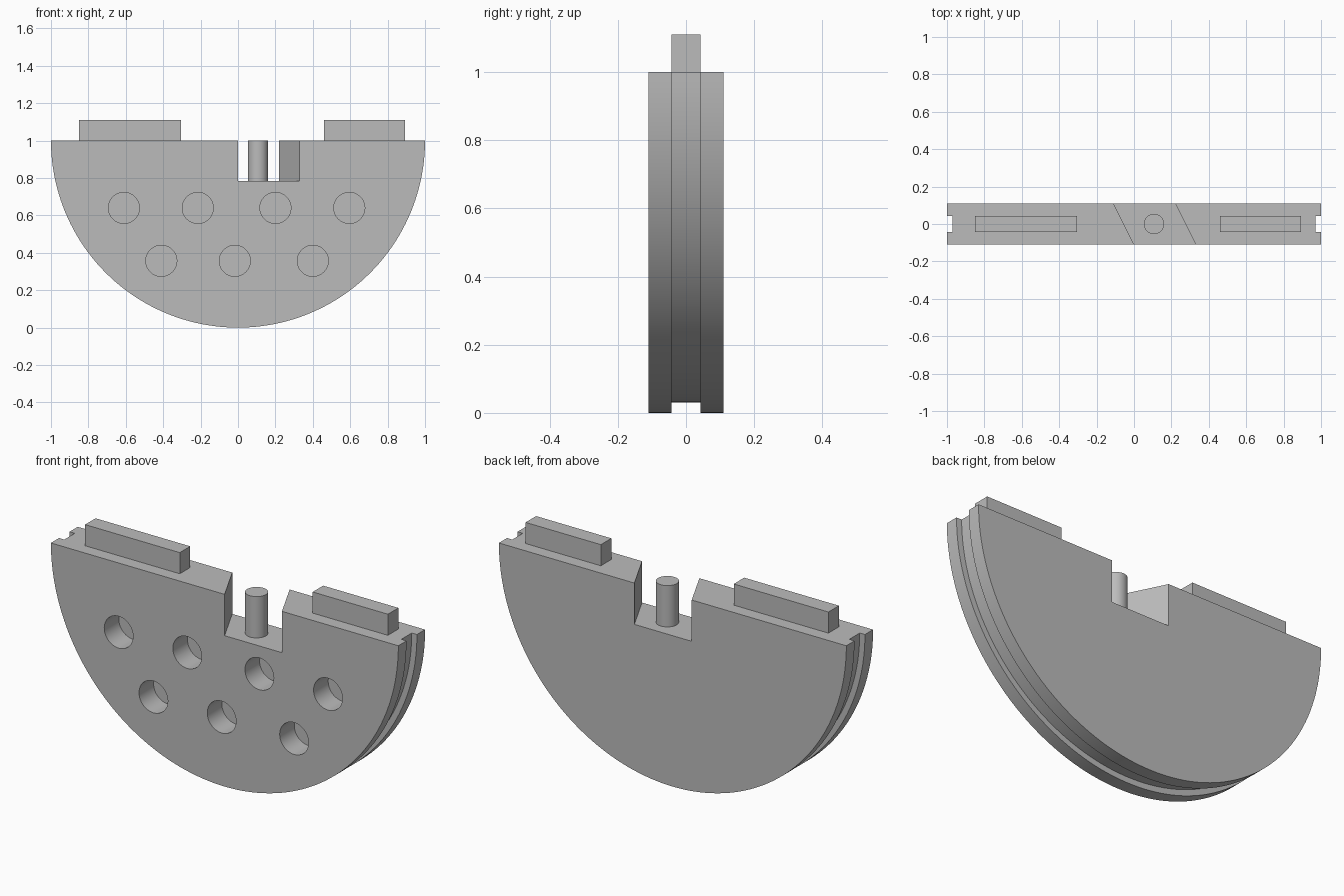
import bpy, bmesh
from math import sin, cos, pi, radians

cube = bpy.data.objects.get("Cube")
if cube:
    bpy.data.objects.remove(cube, do_unlink=True)

HALF = 0.11          # half the body thickness
SLOT = 0.043         # half the rim groove and rail width
FLOOR = 0.785        # height of the notch floor

grey = bpy.data.materials.new("plain grey")
grey.use_nodes = True
colour = (0.5, 0.5, 0.5, 1)
grey.diffuse_color = colour
grey.node_tree.nodes["Principled BSDF"].inputs["Base Color"].default_value = colour


def prism(name, outline, offset):
    """Extrude a closed outline of 3D points along an offset."""
    bm = bmesh.new()
    face = bm.faces.new([bm.verts.new(p) for p in outline])
    top = bmesh.ops.extrude_face_region(bm, geom=[face])["geom"]
    bmesh.ops.translate(bm, vec=offset,
                        verts=[v for v in top if isinstance(v, bmesh.types.BMVert)])
    bmesh.ops.recalc_face_normals(bm, faces=bm.faces)
    mesh = bpy.data.meshes.new(name)
    bm.to_mesh(mesh)
    bm.free()
    obj = bpy.data.objects.new(name, mesh)
    bpy.context.collection.objects.link(obj)
    mesh.materials.append(grey)
    return obj


def arc(radius, y, steps=96):
    """Lower half circle about the middle of the flat top edge."""
    return [(-radius * cos(pi * i / steps), y, 1 - radius * sin(pi * i / steps))
            for i in range(steps + 1)]


def circle(x, y, z, radius, upright=False, steps=48):
    ring = [(radius * cos(2 * pi * i / steps), radius * sin(2 * pi * i / steps))
            for i in range(steps)]
    return [(x + a, y + b, z) if upright else (x + a, y, z + b) for a, b in ring]


def smooth(obj):
    bpy.ops.object.select_all(action="DESELECT")
    obj.select_set(True)
    bpy.context.view_layer.objects.active = obj
    bpy.ops.object.shade_smooth_by_angle(angle=radians(30))


# Half-disc body
body = prism("half_disc_body", arc(1, -HALF), (0, 2 * HALF, 0))

# Rim groove cutter: a half ring that runs past the top edge
outer = [(-1.1, -SLOT, 1.1)] + arc(1.1, -SLOT) + [(1.1, -SLOT, 1.1)]
inner = [(0.97, -SLOT, 1.1)] + arc(0.97, -SLOT)[::-1] + [(-0.97, -SLOT, 1.1)]
cutters = [prism("groove_cutter", outer + inner, (0, 2 * SLOT, 0))]

# Slanted notch cutter, stretched past both faces along its slant
s = 0.15
slant = 0.11 / (2 * HALF)
middle = (-0.055, 0.275)
notch = [(middle[0] + s * slant, -s, FLOOR), (middle[1] + s * slant, -s, FLOOR),
         (middle[1] - s * slant, s, FLOOR), (middle[0] - s * slant, s, FLOOR)]
cutters.append(prism("notch_cutter", notch, (0, 0, 0.4)))

# Blind hole cutters, two rows on the front
rows = {0.64: (-0.61, -0.215, 0.2, 0.595), 0.357: (-0.41, -0.017, 0.4)}
for z, xs in rows.items():
    for x in xs:
        cutters.append(prism("hole_cutter", circle(x, -0.2, z, 0.083), (0, 0.21, 0)))

# Cut the body and drop the cutters
for cutter in cutters:
    mod = body.modifiers.new("cut", "BOOLEAN")
    mod.operation = "DIFFERENCE"
    mod.solver = "EXACT"
    mod.object = cutter
depsgraph = bpy.context.evaluated_depsgraph_get()
cut_mesh = bpy.data.meshes.new_from_object(body.evaluated_get(depsgraph))
body.modifiers.clear()
body.data = cut_mesh
for cutter in cutters:
    bpy.data.objects.remove(cutter, do_unlink=True)
smooth(body)

# Pin standing on the notch floor
pin = prism("notch_pin", circle(0.107, 0, FLOOR, 0.054, upright=True), (0, 0, 1 - FLOOR))
smooth(pin)

# Rails on the flat top
for name, x0, x1 in (("right_rail", -0.85, -0.305), ("left_rail", 0.46, 0.893)):
    prism(name, [(x0, -SLOT, 1), (x1, -SLOT, 1), (x1, SLOT, 1), (x0, SLOT, 1)],
          (0, 0, 0.11))
